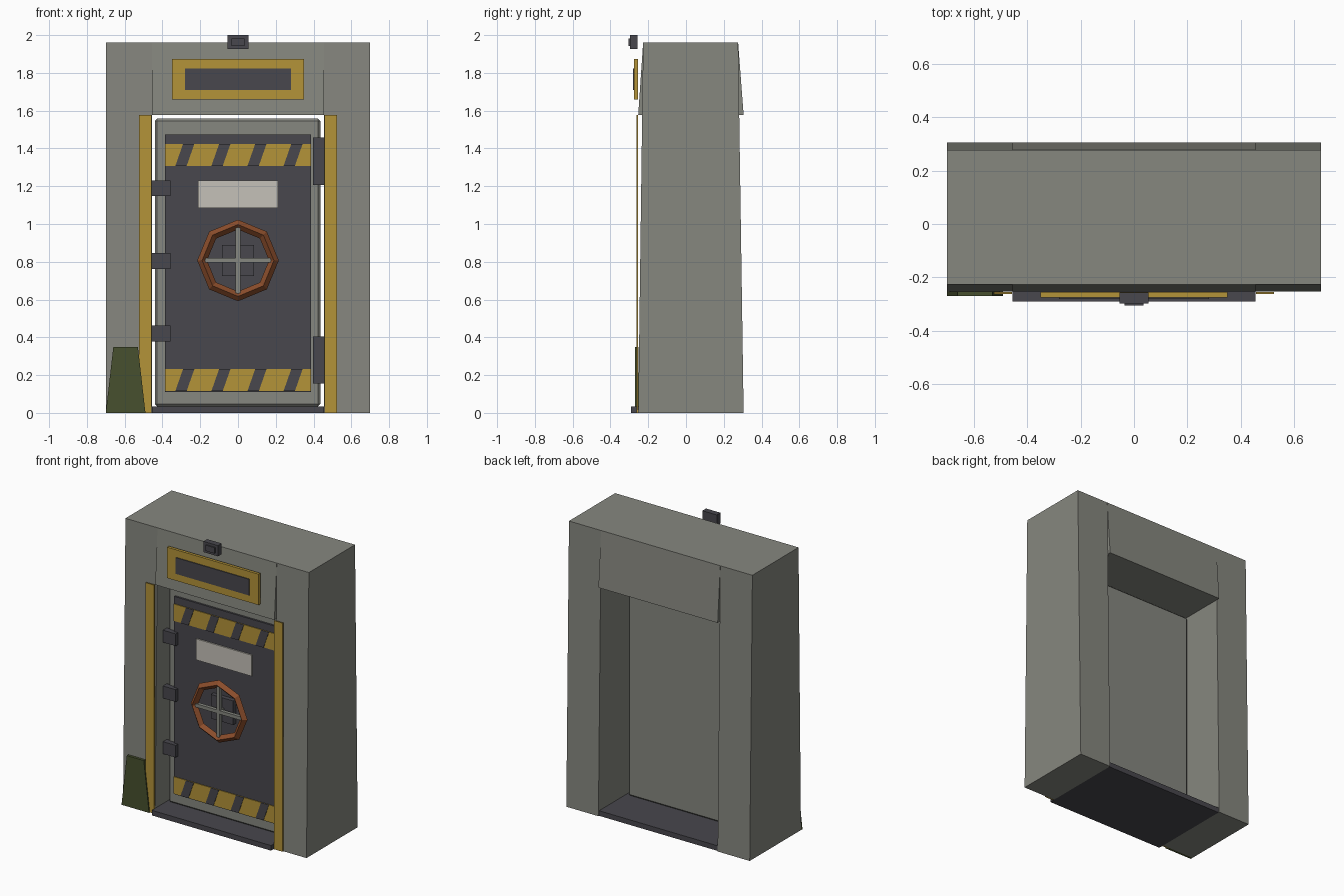
import bpy, bmesh, math

if "Cube" in bpy.data.objects:
    bpy.data.objects.remove(bpy.data.objects["Cube"])


def material(name, r, g, b):
    lin = [((c / 255 + 0.055) / 1.055) ** 2.4 for c in (r, g, b)]
    m = bpy.data.materials.new(name)
    m.diffuse_color = (*lin, 1)
    m.use_nodes = True
    m.node_tree.nodes["Principled BSDF"].inputs["Base Color"].default_value = m.diffuse_color
    return m


CONCRETE = material("concrete grey", 134, 135, 127)
STEEL = material("steel grey", 134, 135, 128)
DARK = material("dark metal", 72, 71, 77)
YELLOW = material("warning yellow", 179, 147, 56)
PLATE = material("pale plate", 197, 193, 184)
RUST = material("rust red", 139, 77, 43)
MOSS = material("moss green", 71, 80, 46)


def finish(name, bm, mat):
    bmesh.ops.recalc_face_normals(bm, faces=bm.faces)
    mesh = bpy.data.meshes.new(name)
    bm.to_mesh(mesh)
    bm.free()
    mesh.materials.append(mat)
    ob = bpy.data.objects.new(name, mesh)
    bpy.context.collection.objects.link(ob)
    return ob


def box(name, x, y, z, mat, top_y=None):
    """Box from ranges; top_y gives a different depth range at the top."""
    bm = bmesh.new()
    bmesh.ops.create_cube(bm, size=1)
    for v in bm.verts:
        i, j, k = (int(c > 0) for c in v.co)
        yr = top_y if (top_y and k) else y
        v.co = (x[i], yr[j], z[k])
    return finish(name, bm, mat)


def plate(name, pts, y0, y1, mat):
    """Extrude an x-z outline between two depths."""
    bm = bmesh.new()
    f = bm.faces.new([bm.verts.new((px, y0, pz)) for px, pz in pts])
    ext = bmesh.ops.extrude_face_region(bm, geom=[f])
    for g in ext["geom"]:
        if isinstance(g, bmesh.types.BMVert):
            g.co.y = y1
    return finish(name, bm, mat)


# Wall: two tapered pillars and a lintel
BASE_Y, TOP_Y = (-0.253, 0.305), (-0.227, 0.276)
for side, xr, tr in (("left", (-0.70, -0.455), (-0.524, -0.457)),
                     ("right", (0.455, 0.70), (0.457, 0.524))):
    box(side + "_pillar", xr, BASE_Y, (0, 1.96), CONCRETE, TOP_Y)
    box(side + "_trim", tr, (-0.262, -0.254), (0, 1.577), YELLOW)
box("lintel", (-0.455, 0.455), BASE_Y, (1.577, 1.96), CONCRETE, TOP_Y)
box("threshold", (-0.455, 0.455), (-0.29, 0.298), (0, 0.035), DARK)

# Sign and lamp above the door
box("sign_frame", (-0.35, 0.35), (-0.275, -0.255), (1.66, 1.873), YELLOW)
box("sign_panel", (-0.28, 0.28), (-0.281, -0.272), (1.71, 1.822), DARK)
box("lamp_body", (-0.055, 0.055), (-0.297, -0.257), (1.926, 2.0), DARK)
box("lamp_lens", (-0.035, 0.035), (-0.305, -0.295), (1.943, 1.983), DARK)

# Door slab with bevelled edges, and its face panel
slab = box("door_slab", (-0.44, 0.436), (-0.132, 0.013), (0.035, 1.558), STEEL)
bev = slab.modifiers.new("bevel", "BEVEL")
bev.width, bev.segments = 0.012, 1
box("door_panel", (-0.386, 0.386), (-0.145, -0.125), (0.11, 1.474), DARK)

# Hazard bands with slanted stripes
for name, z0, z1 in (("upper", 1.307, 1.424), ("lower", 0.115, 0.232)):
    box(name + "_band", (-0.386, 0.386), (-0.150, -0.143), (z0, z1), YELLOW)
    for i in range(4):
        x = -0.332 + 0.191 * i
        plate(f"{name}_stripe_{i + 1}",
              [(x, z0), (x + 0.06, z0), (x + 0.101, z1), (x + 0.041, z1)],
              -0.153, -0.148, DARK)

# Name plate, latches and hinges
box("name_plate", (-0.213, 0.211), (-0.154, -0.144), (1.086, 1.231), PLATE)
for i, z in enumerate((0.42, 0.804, 1.189)):
    box(f"latch_{i + 1}", (-0.455, -0.358), (-0.168, -0.125), (z - 0.042, z + 0.042), DARK)
for i, z in enumerate((0.28, 1.332)):
    box(f"hinge_{i + 1}", (0.396, 0.455), (-0.168, -0.11), (z - 0.125, z + 0.125), DARK)

# Hand wheel: hub, axle, spokes and octagonal rim
WZ, WY = 0.807, -0.205
box("wheel_hub", (-0.085, 0.085), (-0.175, -0.14), (WZ - 0.083, WZ + 0.083), DARK)
box("wheel_axle", (-0.014, 0.014), (-0.205, -0.17), (WZ - 0.014, WZ + 0.014), STEEL)
box("spoke_across", (-0.18, 0.18), (WY - 0.012, WY + 0.012), (WZ - 0.012, WZ + 0.012), STEEL)
box("spoke_upright", (-0.012, 0.012), (WY - 0.012, WY + 0.012), (WZ - 0.18, WZ + 0.18), STEEL)
bpy.ops.mesh.primitive_torus_add(major_segments=8, minor_segments=4,
                                 major_radius=0.19, minor_radius=0.026,
                                 location=(0, WY, WZ), rotation=(math.pi / 2, 0, 0))
rim = bpy.context.object
rim.name = "wheel_rim"
rim.data.materials.append(RUST)

# Moss patch at the foot of the left pillar
plate("moss_patch", [(-0.70, 0), (-0.49, 0), (-0.53, 0.35), (-0.66, 0.35)],
      -0.27, -0.252, MOSS)
